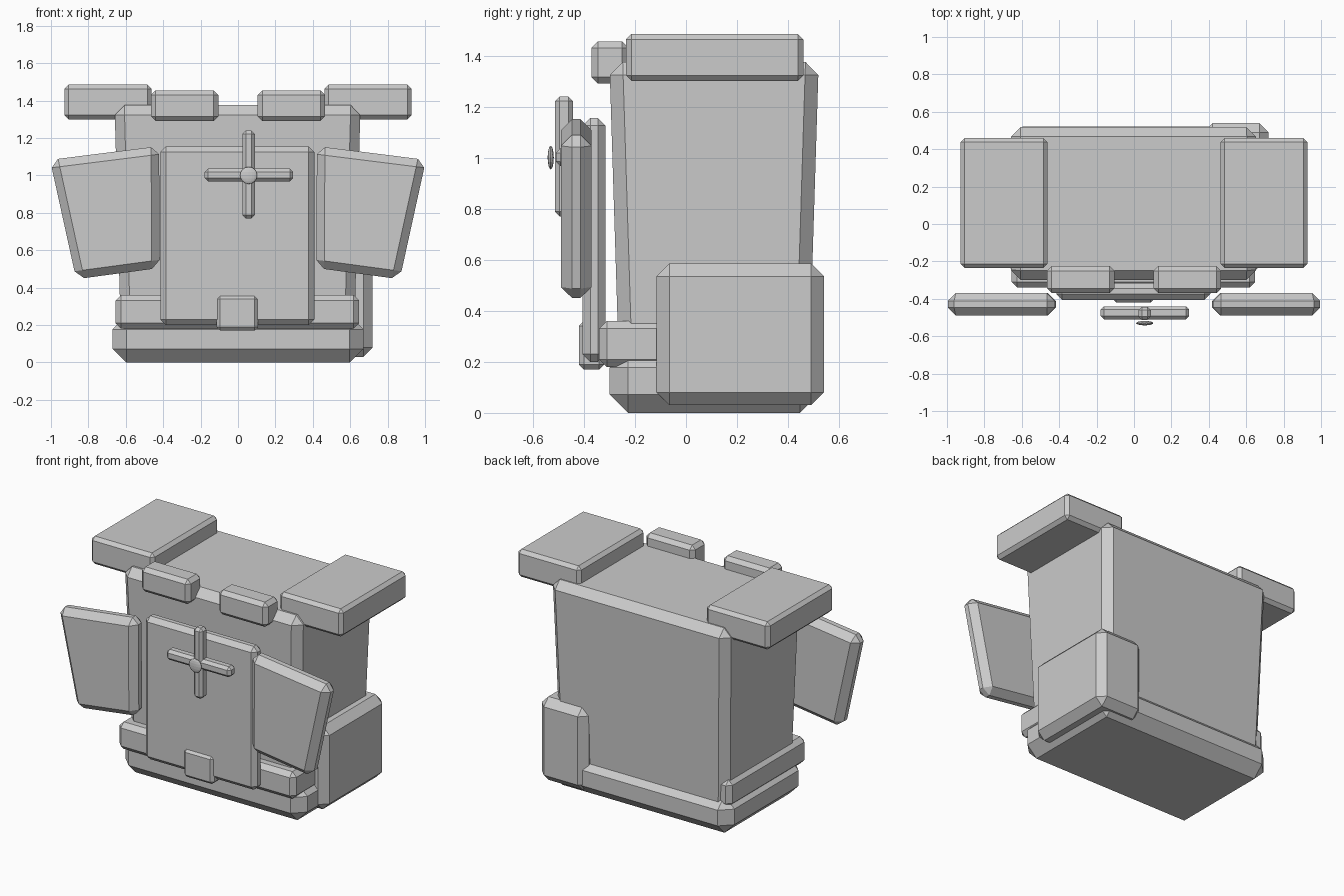
import bpy
import bmesh

if "Cube" in bpy.data.objects:
    bpy.data.objects.remove(bpy.data.objects["Cube"], do_unlink=True)

grey = bpy.data.materials.new("light_grey")
grey.use_nodes = True
grey.diffuse_color = (0.6, 0.6, 0.6, 1)
grey.node_tree.nodes["Principled BSDF"].inputs["Base Color"].default_value = (0.6, 0.6, 0.6, 1)


def add_part(name, bm, bevel=0):
    bmesh.ops.recalc_face_normals(bm, faces=bm.faces)
    mesh = bpy.data.meshes.new(name)
    bm.to_mesh(mesh)
    bm.free()
    mesh.materials.append(grey)
    obj = bpy.data.objects.new(name, mesh)
    bpy.context.collection.objects.link(obj)
    if bevel:
        mod = obj.modifiers.new("chamfer", "BEVEL")
        mod.width = bevel
        mod.segments = 1
        mod.limit_method = "NONE"
    return obj


def box(name, xs, ys, zs, bevel, taper=(0, 0)):
    """Chamfered box from its extents; taper pulls the bottom edges inwards."""
    bm = bmesh.new()
    bmesh.ops.create_cube(bm, size=2)
    for v in bm.verts:
        sx, sy, sz = v.co
        v.co = [(lo + hi + s * (hi - lo)) / 2 for s, (lo, hi) in zip((sx, sy, sz), (xs, ys, zs))]
        if sz < 0:
            v.co.x -= sx * taper[0]
            v.co.y -= sy * taper[1]
    return add_part(name, bm, bevel)


def plate(name, outline, y_front, y_back, bevel):
    """Chamfered slab extruded from an outline in the front plane."""
    bm = bmesh.new()
    face = bm.faces.new([bm.verts.new((x, y_front, z)) for x, z in outline])
    new = bmesh.ops.extrude_face_region(bm, geom=[face])["geom"]
    for v in new:
        if isinstance(v, bmesh.types.BMVert):
            v.co.y = y_back
    return add_part(name, bm, bevel)


# Main pack, base and surrounding strap
box("main_body", (-0.66, 0.655), (-0.30, 0.52), (0.10, 1.375), 0.052, (0.035, 0.04))
box("base", (-0.67, 0.67), (-0.30, 0.52), (0, 0.25), 0.073)
box("lower_strap", (-0.655, 0.648), (-0.34, 0.475), (0.18, 0.36), 0.03)

# Pouch on one side only
box("side_pouch", (0.37, 0.72), (-0.115, 0.54), (0.03, 0.585), 0.05)

# Front flap and its buckle
box("front_flap", (-0.415, 0.408), (-0.405, -0.315), (0.20, 1.155), 0.03)
box("buckle", (-0.115, 0.108), (-0.42, -0.32), (0.17, 0.36), 0.02)

# Paired parts
outline = [(1.005, 1.083), (0.422, 1.156), (0.418, 0.505), (0.865, 0.445)]
for side, s in (("right", -1), ("left", 1)):
    box(side + "_shoulder_block", sorted((s * 0.463, s * 0.928)), (-0.235, 0.46), (1.30, 1.485), 0.022)
    box(side + "_top_clasp", sorted((s * 0.105, s * 0.465)), (-0.37, -0.225), (1.29, 1.455), 0.025)
    plate(side + "_front_wing", [(s * x, z) for x, z in outline], -0.49, -0.37, 0.043)

# Cross ornament with a flattened round stud
box("cross_upright", (0.024, 0.09), (-0.513, -0.443), (0.77, 1.24), 0.018)
box("cross_bar", (-0.178, 0.295), (-0.51, -0.44), (0.967, 1.037), 0.018)
bm = bmesh.new()
bmesh.ops.create_uvsphere(bm, u_segments=16, v_segments=8, radius=1)
bmesh.ops.scale(bm, vec=(0.046, 0.012, 0.046), verts=bm.verts)
bmesh.ops.translate(bm, vec=(0.057, -0.53, 1.0), verts=bm.verts)
add_part("cross_stud", bm)
